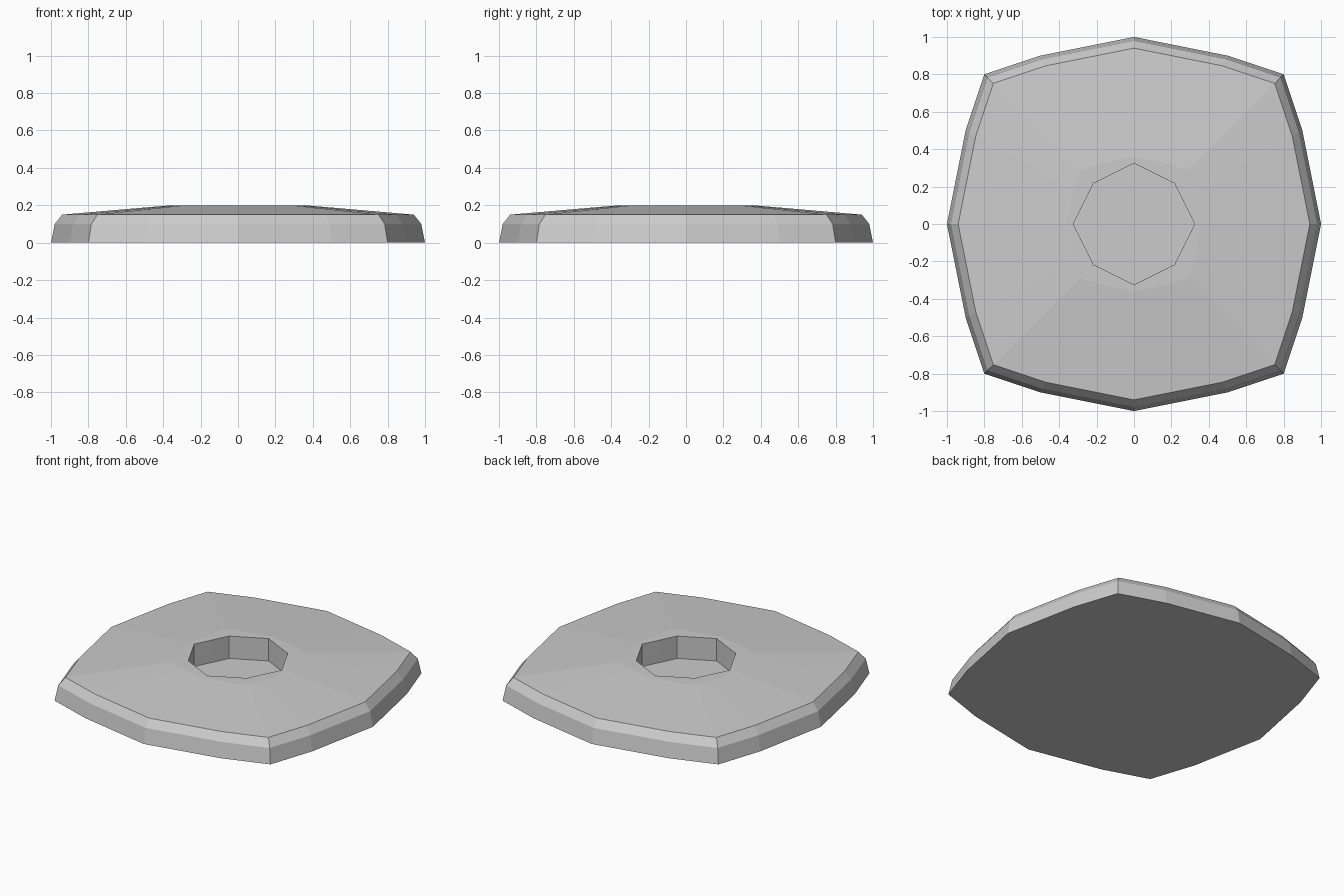
import bpy, bmesh

if "Cube" in bpy.data.objects:
    bpy.data.objects.remove(bpy.data.objects["Cube"])

# Quarter outlines (start of each quarter turn): rounded-square rim and octagonal hole
RIM = [(1, 0), (0.9, 0.5), (0.8, 0.8), (0.5, 0.9)]
HOLE = [(0.325, 0), (0.27, 0.109), (0.217, 0.217), (0.109, 0.27)]


def full_turn(quarter):
    pts, q = [], quarter
    for _ in range(4):
        pts += q
        q = [(-y, x) for x, y in q]
    return pts


def loft(name, rings):
    bm = bmesh.new()
    loops = [[bm.verts.new((x * s, y * s, z)) for x, y in full_turn(q)]
             for q, s, z in rings]
    for a, b in zip(loops, loops[1:]):
        for i in range(len(a)):
            j = (i + 1) % len(a)
            bm.faces.new((a[i], a[j], b[j], b[i]))
    bm.faces.new(loops[0][::-1])
    bm.faces.new(loops[-1])
    bmesh.ops.recalc_face_normals(bm, faces=bm.faces)
    mesh = bpy.data.meshes.new(name)
    bm.to_mesh(mesh)
    bm.free()
    obj = bpy.data.objects.new(name, mesh)
    bpy.context.collection.objects.link(obj)
    return obj


# Slab with bevelled rim, gently domed top and octagonal socket
loft("base_plate", [
    (RIM, 1.0, 0.0),
    (RIM, 0.98, 0.10),
    (RIM, 0.94, 0.15),
    (RIM, 0.36, 0.20),
    (HOLE, 1.0, 0.20),
    (HOLE, 1.0, 0.05),
])
